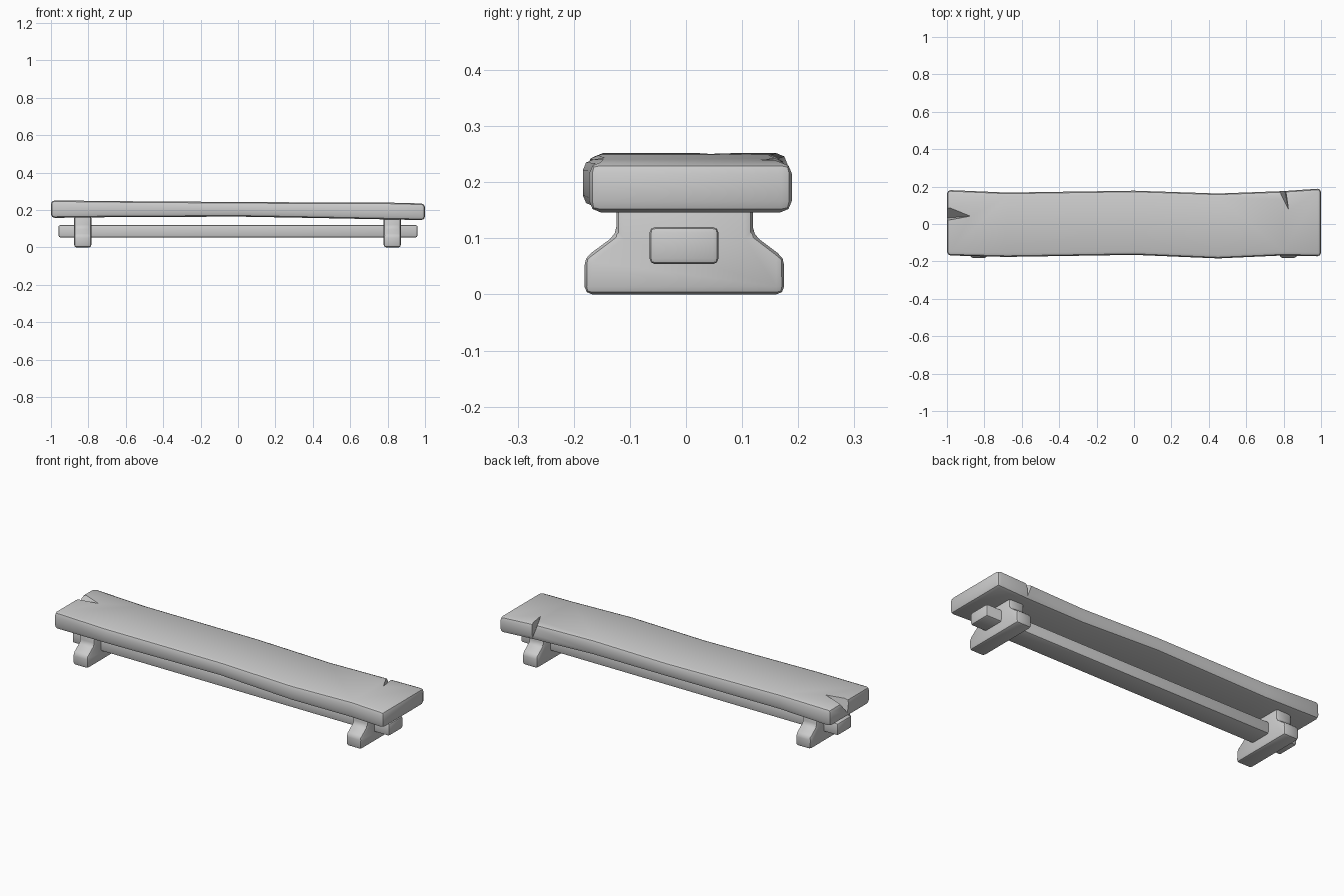
import bpy, bmesh, math

if "Cube" in bpy.data.objects:
    bpy.data.objects.remove(bpy.data.objects["Cube"])


def make(name, verts, faces):
    me = bpy.data.meshes.new(name)
    me.from_pydata(verts, [], faces)
    bm = bmesh.new()
    bm.from_mesh(me)
    bmesh.ops.recalc_face_normals(bm, faces=bm.faces)
    bm.to_mesh(me)
    bm.free()
    ob = bpy.data.objects.new(name, me)
    bpy.context.collection.objects.link(ob)
    return ob


def loft(name, rings):
    """Skin equal-sized closed rings and cap both ends."""
    n, m = len(rings[0]), len(rings)
    verts = [v for r in rings for v in r]
    faces = [tuple(range(n)), tuple(range((m - 1) * n, m * n))]
    for i in range(m - 1):
        for j in range(n):
            k = (j + 1) % n
            faces.append((i * n + j, i * n + k, (i + 1) * n + k, (i + 1) * n + j))
    return make(name, verts, faces)


def finish(ob, bevel, cutters=()):
    bpy.ops.object.select_all(action='DESELECT')
    ob.select_set(True)
    bpy.context.view_layer.objects.active = ob
    b = ob.modifiers.new("bevel", 'BEVEL')
    b.width, b.segments, b.limit_method = bevel, 2, 'ANGLE'
    b.angle_limit = math.radians(30)
    for c in cutters:
        m = ob.modifiers.new("cut", 'BOOLEAN')
        m.operation, m.object, m.solver = 'DIFFERENCE', c, 'EXACT'
        c.hide_render = True
    for m in list(ob.modifiers):
        bpy.ops.object.modifier_apply(modifier=m.name)
    bpy.ops.object.shade_smooth_by_angle(angle=math.radians(35))
    for c in cutters:
        bpy.data.objects.remove(c)


# Wavy plank seat: x, front y, back y, bottom z, top z
stations = [(-1.0, -.168, .182, .158, .252), (-.68, -.176, .168, .162, .248),
            (0, -.165, .178, .165, .243), (.45, -.184, .163, .157, .241),
            (.8, -.168, .176, .15, .24), (1.0, -.173, .19, .146, .235)]
seat = loft("seat", [[(x, f, lo), (x, b, lo), (x, b, hi), (x, f, hi)]
                     for x, f, b, lo, hi in stations])

# Wedge-shaped splits in the end and in the back edge
wedge_faces = [(0, 1, 2), (0, 1, 3), (1, 2, 3), (2, 0, 3)]
end_split = make("end_split_cutter", [(-1.03, .01, .27), (-1.03, .12, .27),
                 (-.84, .045, .27), (-1.03, .03, .165)], wedge_faces)
edge_split = make("edge_split_cutter", [(.752, .21, .26), (.808, .21, .26),
                  (.832, .05, .26), (.8, .21, .14)], wedge_faces)
finish(seat, .02, (end_split, edge_split))

# Flared trestle legs
profile = [(-.181, 0), (.175, 0), (.175, .065), (.119, .107), (.119, .17),
           (-.124, .17), (-.124, .107), (-.181, .065)]
for side, x in (("left", -.83), ("right", .825)):
    leg = loft(side + "_leg", [[(x + d, y, z) for y, z in profile]
                               for d in (-.046, .046)])
    finish(leg, .014)

# Long stretcher through both legs
bar = loft("stretcher", [[(x, -.065, .054), (x, .058, .054), (x, .058, .12), (x, -.065, .12)]
                         for x in (-.96, .96)])
finish(bar, .01)
